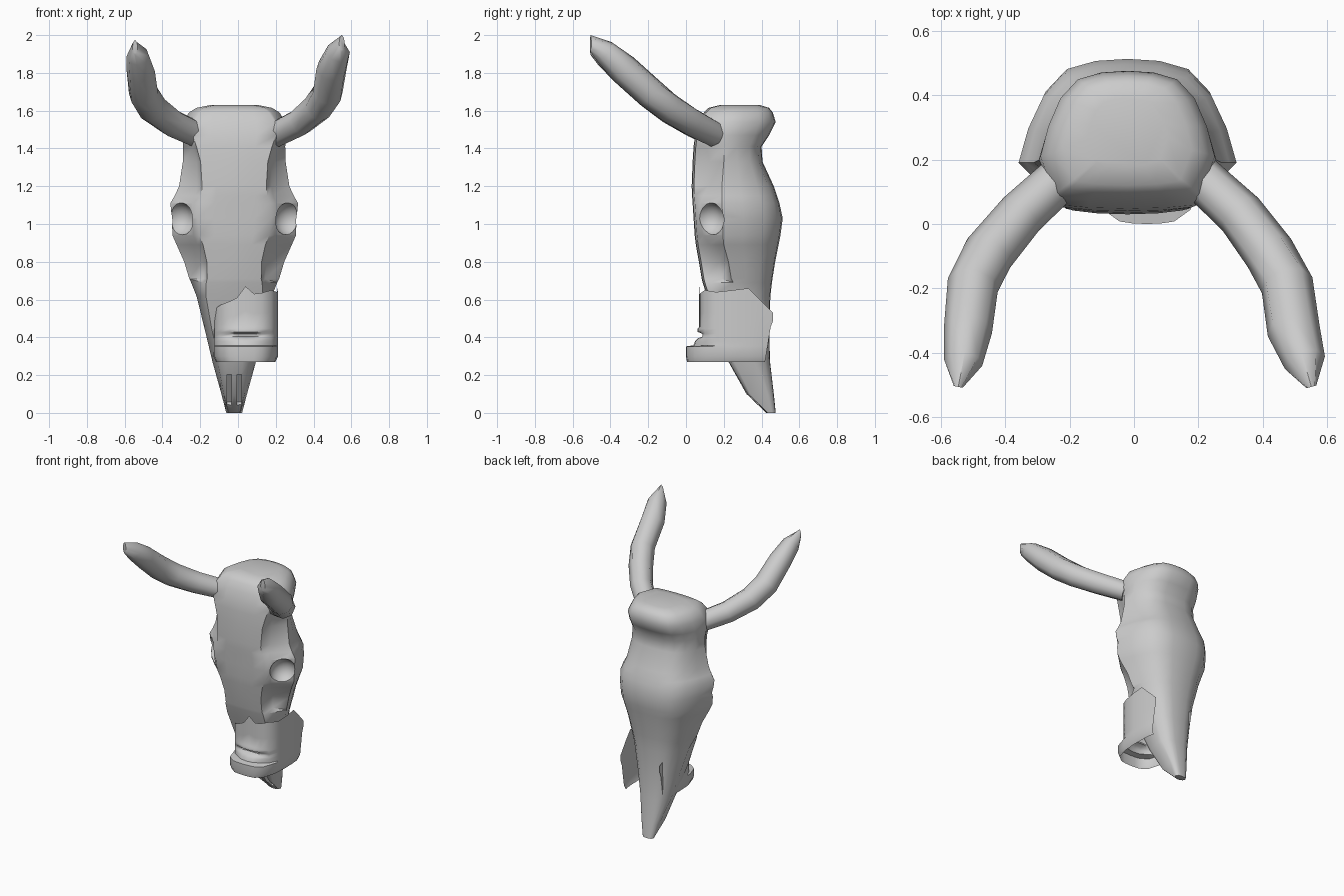
import bpy, bmesh, math
from mathutils import Vector

cube = bpy.data.objects.get("Cube")
if cube:
    bpy.data.objects.remove(cube, do_unlink=True)

bone = bpy.data.materials.new("bone grey")
bone.use_nodes = True
bone.diffuse_color = (0.6, 0.6, 0.6, 1)
bone.node_tree.nodes["Principled BSDF"].inputs["Base Color"].default_value = (0.6, 0.6, 0.6, 1)
CX = -0.02  # the skull sits slightly off centre


def finish(obj, angle):
    if not obj.data.materials:
        obj.data.materials.append(bone)
    bpy.ops.object.select_all(action='DESELECT')
    obj.select_set(True)
    bpy.context.view_layer.objects.active = obj
    bpy.ops.object.shade_smooth_by_angle(angle=math.radians(angle))


def loft(name, rings, closed=True):
    """Skin rows of points; closed rows are joined round and capped."""
    bm = bmesh.new()
    rows = [[bm.verts.new(p) for p in r] for r in rings]
    n = len(rows[0])
    for a, b in zip(rows, rows[1:]):
        for i in range(n if closed else n - 1):
            j = (i + 1) % n
            bm.faces.new((a[i], a[j], b[j], b[i]))
    if closed:
        bm.faces.new(rows[0][::-1])
        bm.faces.new(rows[-1])
    bmesh.ops.recalc_face_normals(bm, faces=bm.faces)
    me = bpy.data.meshes.new(name)
    bm.to_mesh(me)
    bm.free()
    obj = bpy.data.objects.new(name, me)
    bpy.context.collection.objects.link(obj)
    return obj


def cut(obj, cutter):
    cutter.hide_render = True
    bpy.context.view_layer.objects.active = obj
    mod = obj.modifiers.new("cut", 'BOOLEAN')
    mod.operation = 'DIFFERENCE'
    mod.solver = 'EXACT'
    mod.object = cutter
    bpy.ops.object.modifier_apply(modifier=mod.name)
    bpy.data.objects.remove(cutter, do_unlink=True)


# Skull sections: z, front y, back y, face plate half width, half width, y of widest, groove depth
sections = [
    (0.00, .425, .475, .030, .042, .455, .008),
    (0.10, .320, .465, .052, .068, .430, .020),
    (0.27, .225, .445, .080, .115, .360, .030),
    (0.45, .160, .440, .120, .158, .320, .030),
    (0.62, .110, .447, .150, .200, .280, .035),
    (0.69, .088, .455, .148, .228, .250, .045),
    (0.71, .083, .458, .143, .238, .240, .105),
    (0.80, .068, .472, .145, .265, .225, .110),
    (0.89, .052, .490, .165, .305, .200, .075),
    (0.94, .046, .500, .185, .327, .195, .045),
    (1.03, .040, .512, .195, .330, .195, .035),
    (1.11, .035, .495, .190, .338, .190, .040),
    (1.15, .032, .482, .175, .315, .190, .060),
    (1.20, .030, .465, .170, .292, .190, .085),
    (1.33, .035, .405, .178, .272, .200, .090),
    (1.41, .040, .400, .200, .270, .200, .070),
    (1.47, .048, .440, .220, .275, .200, .030),
    (1.54, .070, .475, .215, .270, .210, .020),
    (1.59, .095, .460, .185, .240, .220, .020),
    (1.615, .120, .440, .155, .200, .230, .020),
    (1.63, .180, .390, .095, .125, .270, .020),
]
rings = []
for z, yf, yb, p, w, yw, gd in sections:
    d = yb - yw
    half = [(p * .55, yf + .003), (p, yf + .012), (p + .22 * (w - p), yf + gd), (w, yw),
            (w * .91, yw + .35 * d), (w * .77, yw + .68 * d), (w * .57, yw + .90 * d),
            (w * .30, yw + .98 * d)]
    ring = [(0, yf)] + half + [(0, yb)] + [(-x, y) for x, y in reversed(half)]
    rings.append([(CX + x, y, z) for x, y in ring])
skull = loft("skull", rings)

# Nasal slits
for s in (-1, 1):
    bpy.ops.mesh.primitive_cube_add(size=1, location=(CX + s * .026, .315, .115), rotation=(.7, 0, 0))
    slit = bpy.context.object
    slit.scale = (.024, .06, .2)
    cut(skull, slit)

# Eye sockets
for s in (-1, 1):
    bpy.ops.mesh.primitive_uv_sphere_add(segments=20, ring_count=12, radius=.09,
                                         location=(CX + s * .297, .118, 1.025))
    cut(skull, bpy.context.object)
finish(skull, 50)

# Horns: x, y, z, radius along each path
horns = {
    "left_horn": [(.20, .15, 1.475, .07), (.33, .03, 1.54, .075), (.42, -.09, 1.615, .08),
                  (.475, -.19, 1.695, .082), (.495, -.33, 1.82, .082), (.53, -.43, 1.91, .065),
                  (.55, -.505, 1.955, .045)],
    "right_horn": [(-.22, .15, 1.475, .07), (-.35, .03, 1.535, .075), (-.45, -.09, 1.61, .08),
                   (-.50, -.19, 1.69, .08), (-.515, -.33, 1.81, .075), (-.53, -.43, 1.89, .06),
                   (-.545, -.505, 1.935, .04)],
}
for name, path in horns.items():
    pts = [Vector(p[:3]) for p in path]
    rings = []
    for i, c in enumerate(pts):
        last = i == len(pts) - 1
        t = (pts[min(i + 1, len(pts) - 1)] - pts[max(i - 1, 0)]).normalized()
        u = t.cross(Vector((0, 0, 1))).normalized()
        v = u.cross(t)
        r = path[i][3]
        if last:  # the tip ends in a narrow upright edge
            u, v = u * .35, Vector((0, 0, 1))
        rings.append([c + r * (math.cos(k * math.tau / 8) * u + math.sin(k * math.tau / 8) * v)
                      for k in range(8)])
    finish(loft(name, rings), 50)

# Broken jaw shell: x offset, y, top z, chin weight, lip weight for each column
columns = [
    (-.150, .455, .53, 0, 0), (-.165, .37, .60, 0, 0), (-.170, .25, .60, 0, 0),
    (-.165, .16, .55, .30, 0), (-.135, .10, .57, .80, 0), (-.085, .078, .59, 1, .4),
    (-.045, .072, .61, 1, .9), (0, .070, .67, 1, 1), (.045, .072, .63, 1, .9),
    (.085, .078, .635, 1, .4), (.135, .10, .65, .80, 0), (.165, .16, .64, .30, 0),
    (.172, .25, .65, 0, 0), (.170, .33, .66, 0, 0), (.165, .39, .60, 0, 0), (.155, .46, .53, 0, 0),
]
# Rows: height, chin push, lip push
rows = [(.27, .065, 0), (.30, .07, 0), (.352, .07, 0), (.358, 0, .03), (.38, 0, .022),
        (.396, 0, .005), (.405, 0, -.025), (.418, 0, -.022), (.428, 0, .008), (.445, 0, .01), (.455, 0, 0)]
rings = []
for z, chin, lip in rows:
    rings.append([(.04 + x * (1 - .08 * (z < .28)), y - chin * cw - lip * lw - .16 * (.53 - z) * (y > .4), z)
                  for x, y, top, cw, lw in columns])
for f in (.4, .75, 1):
    rings.append([(.04 + x, y, .455 + (top - .455) * f) for x, y, top, cw, lw in columns])
finish(loft("jaw_fragment", rings, closed=False), 50)
